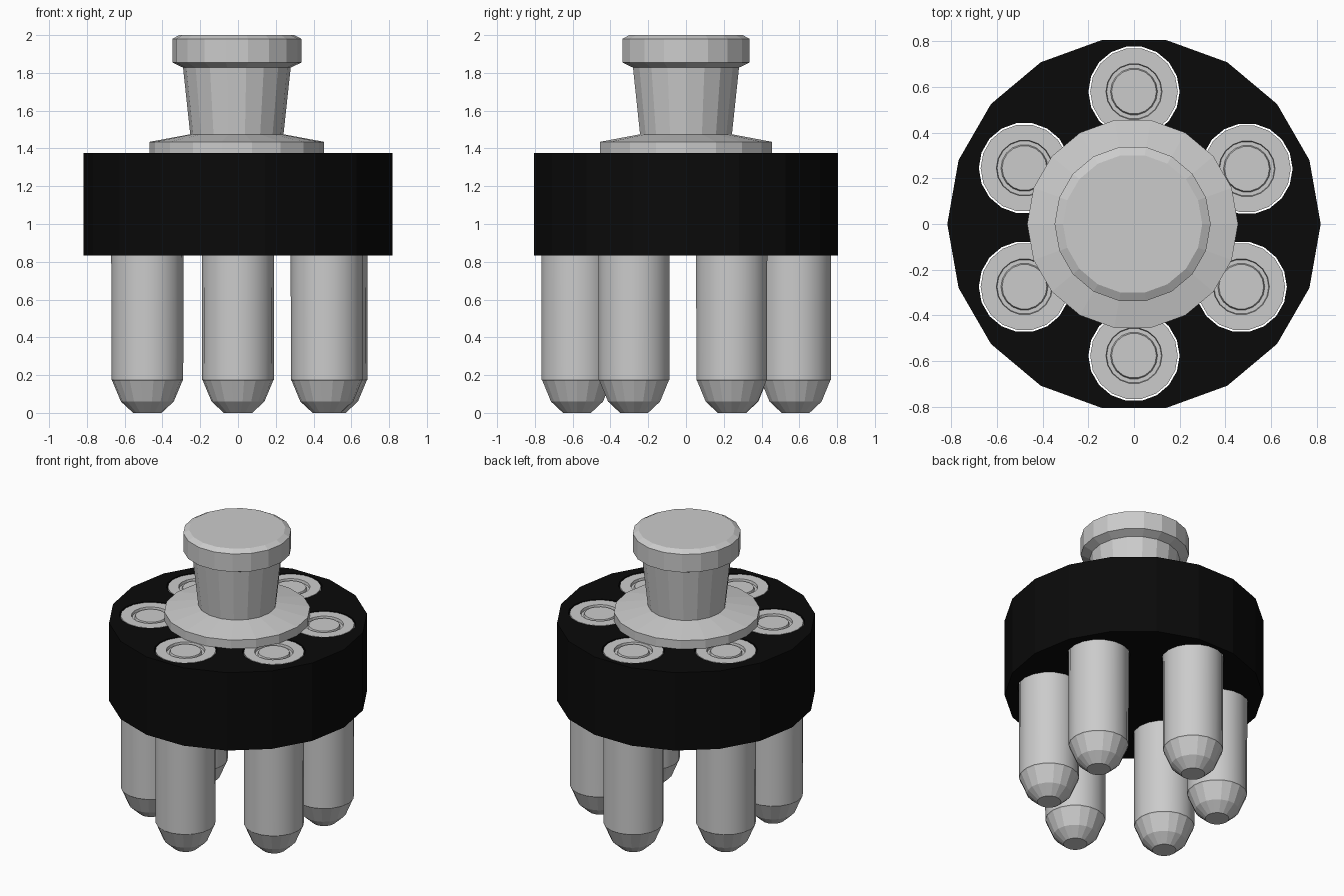
import bpy, bmesh, math

if "Cube" in bpy.data.objects:
    bpy.data.objects.remove(bpy.data.objects["Cube"])

SIDES = 18
CENTRES = [(0, 0.58), (0.495, 0.242), (0.47, -0.275),
           (0, -0.577), (-0.48, -0.275), (-0.48, 0.245)]


def lathe(bm, profile, cx=0, cy=0, sides=SIDES, smooth=()):
    """Spin a (radius, z) profile bottom to top, capping both ends."""
    rings = []
    for r, z in profile:
        rings.append([bm.verts.new((cx + r * math.cos(2 * math.pi * i / sides),
                                    cy + r * math.sin(2 * math.pi * i / sides), z))
                      for i in range(sides)])
    for k in range(len(rings) - 1):
        a, b = rings[k], rings[k + 1]
        for i in range(sides):
            j = (i + 1) % sides
            f = bm.faces.new((a[i], a[j], b[j], b[i]))
            f.smooth = k in smooth
    bm.faces.new(rings[0][::-1])
    bm.faces.new(rings[-1])
    for k in smooth:  # keep the rims of smooth walls crisp
        for ring in (rings[k], rings[k + 1]):
            for i in range(sides):
                bm.edges.get((ring[i], ring[(i + 1) % sides])).smooth = False


def finish(bm, name):
    me = bpy.data.meshes.new(name)
    bm.to_mesh(me)
    bm.free()
    ob = bpy.data.objects.new(name, me)
    bpy.context.collection.objects.link(ob)
    return ob


# Black drum
bm = bmesh.new()
lathe(bm, [(0.818, 0.832), (0.818, 1.375)])
drum = finish(bm, "drum")
black = bpy.data.materials.new("black")
black.diffuse_color = (0.003, 0.003, 0.003, 1)
black.use_nodes = True
black.node_tree.nodes["Principled BSDF"].inputs["Base Color"].default_value = black.diffuse_color
drum.data.materials.append(black)

# Through-holes for the rounds
bm = bmesh.new()
for x, y in CENTRES:
    lathe(bm, [(0.2, 0.7), (0.2, 1.5)], x, y)
cutter = finish(bm, "hole_cutter")
cutter.data.materials.append(black)
cutter.hide_render = True
mod = drum.modifiers.new("holes", 'BOOLEAN')
mod.operation = 'DIFFERENCE'
mod.solver = 'EXACT'
mod.object = cutter
bpy.context.view_layer.objects.active = drum
bpy.ops.object.modifier_apply(modifier=mod.name)
bpy.data.objects.remove(cutter)

# Six rounds: faceted tip, smooth case, grooved primer on top
ROUND = [(0.075, 0), (0.14, 0.06), (0.186, 0.17), (0.19, 0.175), (0.192, 1.373),
         (0.123, 1.373), (0.12, 1.355), (0.103, 1.355), (0.098, 1.37)]
for n, (x, y) in enumerate(CENTRES):
    bm = bmesh.new()
    lathe(bm, ROUND, x, y, smooth=(3,))
    finish(bm, f"round_{n + 1}")

# Release knob: flange, tapered stem and chamfered cap
bm = bmesh.new()
lathe(bm, [(0.462, 1.375), (0.462, 1.435), (0.247, 1.475), (0.285, 1.828),
           (0.342, 1.855), (0.342, 1.98), (0.305, 2.0)], cx=-0.006)
finish(bm, "release_knob")
